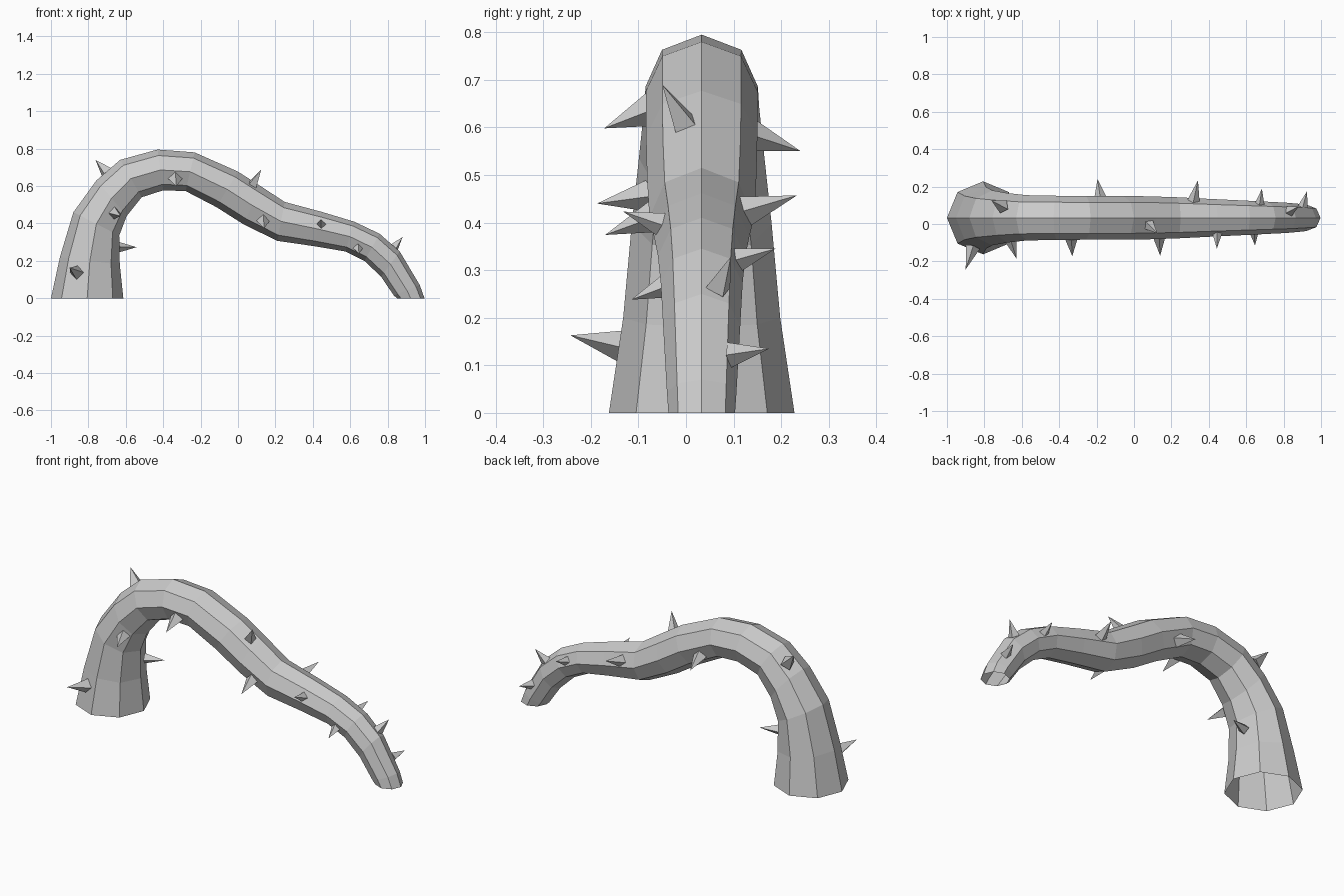
import bpy, bmesh, math
from mathutils import Vector, Matrix

YC = 0.033   # the vine lies in this y plane
SIDES = 8

# Rings of the vine: outer x, outer z, inner x, inner z, sideways radius
RINGS = [
    (-1.0, 0.0, -0.613, 0.0, 0.195),
    (-0.952, 0.22, -0.632, 0.18, 0.165),
    (-0.88, 0.46, -0.635, 0.335, 0.147),
    (-0.757, 0.63, -0.595, 0.44, 0.132),
    (-0.63, 0.74, -0.515, 0.54, 0.121),
    (-0.43, 0.795, -0.40, 0.577, 0.118),
    (-0.232, 0.78, -0.28, 0.573, 0.117),
    (0.0, 0.677, -0.115, 0.487, 0.117),
    (0.12, 0.60, 0.03, 0.395, 0.115),
    (0.25, 0.515, 0.21, 0.307, 0.110),
    (0.447, 0.462, 0.41, 0.278, 0.100),
    (0.62, 0.41, 0.575, 0.25, 0.092),
    (0.757, 0.345, 0.676, 0.20, 0.086),
    (0.865, 0.25, 0.765, 0.115, 0.081),
    (0.972, 0.07, 0.833, 0.015, 0.073),
    (0.997, 0.0, 0.85, 0.0, 0.070),
]

# Thorns: base centre, tip, base half-width
THORNS = [
    ((-0.865, -0.135, 0.14), (-0.90, -0.243, 0.163), 0.034),
    ((-0.66, -0.085, 0.455), (-0.627, -0.187, 0.44), 0.032),
    ((-0.335, -0.078, 0.635), (-0.33, -0.172, 0.598), 0.034),
    ((0.135, -0.073, 0.41), (0.14, -0.17, 0.374), 0.032),
    ((0.445, -0.05, 0.395), (0.443, -0.132, 0.423), 0.026),
    ((0.642, -0.045, 0.265), (0.647, -0.115, 0.238), 0.024),
    ((-0.705, 0.095, 0.675), (-0.762, 0.125, 0.74), 0.034),
    ((0.075, 0.0, 0.60), (0.125, -0.05, 0.69), 0.034),
    ((-0.63, 0.085, 0.273), (-0.542, 0.118, 0.273), 0.026),
    ((0.835, 0.07, 0.27), (0.88, 0.094, 0.328), 0.026),
    ((0.905, 0.10, 0.123), (0.925, 0.175, 0.135), 0.024),
    ((-0.18, 0.14, 0.582), (-0.195, 0.241, 0.55), 0.033),
    ((0.32, 0.13, 0.425), (0.342, 0.233, 0.457), 0.031),
    ((0.672, 0.11, 0.322), (0.684, 0.188, 0.345), 0.025),
]


def make_object(name, bm):
    mesh = bpy.data.meshes.new(name)
    bm.to_mesh(mesh)
    bm.free()
    obj = bpy.data.objects.new(name, mesh)
    bpy.context.collection.objects.link(obj)
    return obj


# Vine stem: open-ended eight-sided tube
bm = bmesh.new()
loops = []
for ox, oz, ix, iz, side in RINGS:
    outer, inner = Vector((ox, YC, oz)), Vector((ix, YC, iz))
    centre, half = (outer + inner) / 2, (outer - inner) / 2
    loop = []
    for k in range(SIDES):
        a = math.tau * k / SIDES
        loop.append(bm.verts.new(centre + half * math.cos(a)
                                 + Vector((0, side * math.sin(a), 0))))
    loops.append(loop)
for lo, hi in zip(loops, loops[1:]):
    for k in range(SIDES):
        n = (k + 1) % SIDES
        bm.faces.new((lo[k], lo[n], hi[n], hi[k]))
bmesh.ops.recalc_face_normals(bm, faces=bm.faces)
make_object("vine_stem", bm)

# Thorns: four-sided spikes sunk slightly into the stem
for i, (base, tip, width) in enumerate(THORNS):
    base, tip = Vector(base), Vector(tip)
    axis = tip - base
    sunk = base - axis * 0.12
    depth = (tip - sunk).length
    bm = bmesh.new()
    bmesh.ops.create_cone(
        bm, cap_ends=True, segments=4, radius1=width * 1.12, radius2=0, depth=depth,
        matrix=Matrix.Translation((sunk + tip) / 2)
        @ axis.to_track_quat('Z', 'Y').to_matrix().to_4x4())
    bmesh.ops.remove_doubles(bm, verts=bm.verts, dist=0.0001)
    make_object(f"thorn_{i + 1}", bm)
